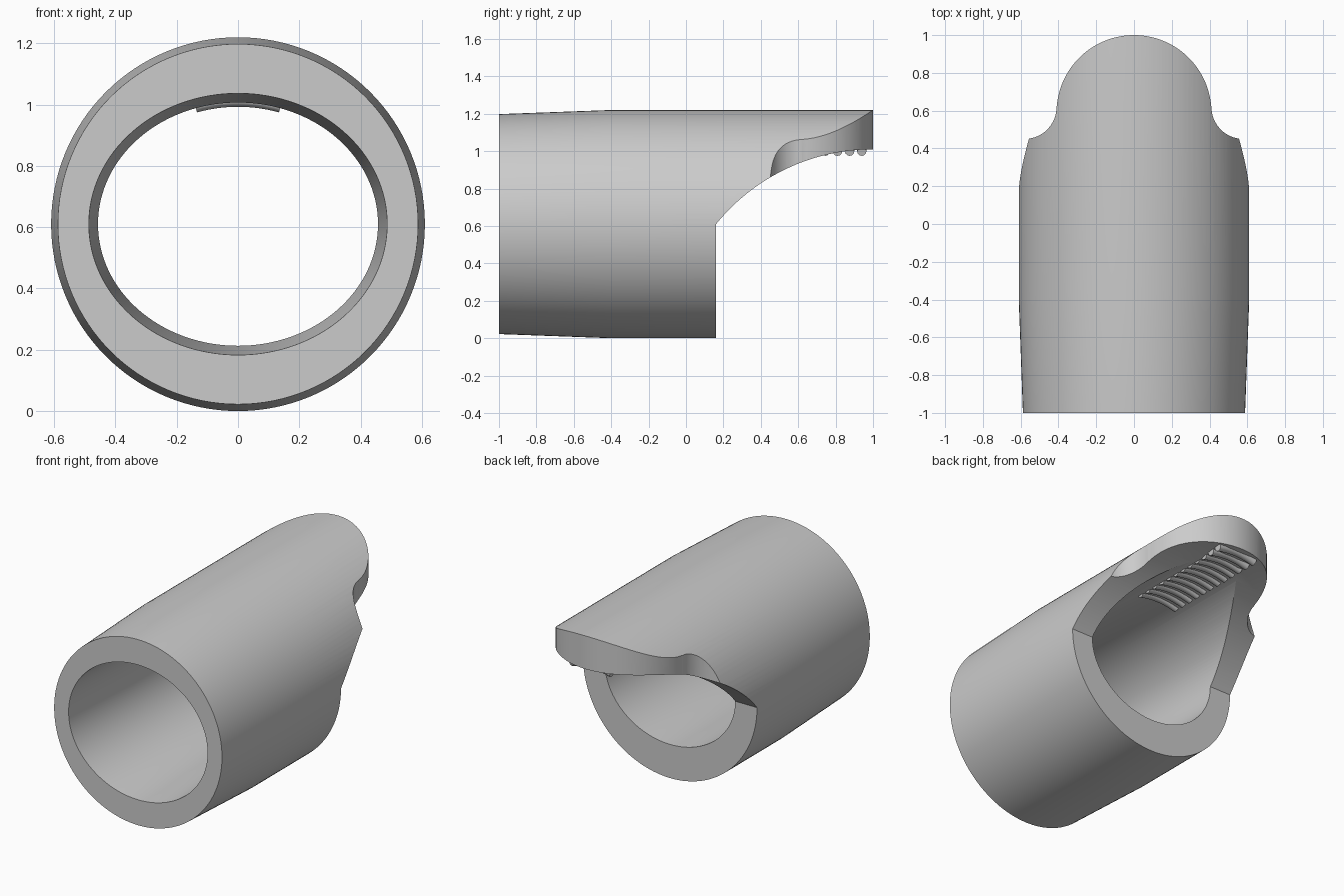
import bpy, bmesh
from math import sin, cos, pi, sqrt, radians
from mathutils import Vector

if "Cube" in bpy.data.objects:
    bpy.data.objects.remove(bpy.data.objects["Cube"])

CZ = 0.61            # height of the tube axis
BORE = (0.457, 0.397)
SEGMENTS = 128

grey = bpy.data.materials.new("light grey")
grey.use_nodes = True
grey.diffuse_color = (0.6, 0.6, 0.6, 1)
grey.node_tree.nodes["Principled BSDF"].inputs["Base Color"].default_value = (0.6, 0.6, 0.6, 1)


def add_object(name, bm):
    bmesh.ops.recalc_face_normals(bm, faces=bm.faces)
    mesh = bpy.data.meshes.new(name)
    bm.to_mesh(mesh)
    bm.free()
    obj = bpy.data.objects.new(name, mesh)
    mesh.materials.append(grey)
    bpy.context.collection.objects.link(obj)
    return obj


def activate(obj):
    bpy.ops.object.select_all(action='DESELECT')
    obj.select_set(True)
    bpy.context.view_layer.objects.active = obj


def prism(name, points, direction):
    """Extrude a flat outline along a direction."""
    bm = bmesh.new()
    face = bm.faces.new([bm.verts.new(p) for p in points])
    new = bmesh.ops.extrude_face_region(bm, geom=[face])["geom"]
    bmesh.ops.translate(bm, vec=direction, verts=[v for v in new if isinstance(v, bmesh.types.BMVert)])
    return add_object(name, bm)


def keep_inside(obj, cutter):
    cutter.hide_render = True
    mod = obj.modifiers.new("trim", 'BOOLEAN')
    mod.operation, mod.solver, mod.object = 'INTERSECT', 'EXACT', cutter
    activate(obj)
    bpy.ops.object.modifier_apply(modifier=mod.name)
    bpy.data.objects.remove(cutter)


def arc(cx, cy, r, start, end, n):
    return [(cx + r * cos(radians(start + (end - start) * i / n)),
             cy + r * sin(radians(start + (end - start) * i / n))) for i in range(n + 1)]


# Tube: round outside, oval bore, both tapering at the front
loops = [(-1, 0.487, 0.427), (-1, 0.588, 0.588), (-0.4, 0.61, 0.61),
         (1.1, 0.61, 0.61), (1.1, *BORE), (-0.4, *BORE)]
bm = bmesh.new()
rings = []
for y, rx, rz in loops:
    rings.append([bm.verts.new((rx * cos(2 * pi * i / SEGMENTS), y, CZ + rz * sin(2 * pi * i / SEGMENTS)))
                  for i in range(SEGMENTS)])
for k, ring in enumerate(rings):
    other = rings[(k + 1) % len(rings)]
    for i in range(SEGMENTS):
        j = (i + 1) % SEGMENTS
        bm.faces.new((ring[i], ring[j], other[j], other[i]))
tube = add_object("tube_body", bm)

# Side trim: square lower end, then a sweeping curve under the rear tab
sweep = [(y, sqrt(1.08 ** 2 - (1 - y) ** 2) - 0.07) for y in [0.16 + 0.84 * i / 40 for i in range(41)]]
side = [(-1.2, -0.2), (0.16, -0.2)] + sweep + [(1.2, 1.01), (1.2, 1.4), (-1.2, 1.4)]
keep_inside(tube, prism("side_trim", [(-1, y, z) for y, z in side], Vector((2, 0, 0))))

# Plan trim: rounded tab with hollow fillets at its shoulders
fillet = arc(0.58, 0.62, 0.17, 261, 180, 16)
half = [(0.8, -1.2), (0.8, 0.452)] + fillet + arc(0, 0.59, 0.41, 5, 90, 32)
plan = half + [(-x, y) for x, y in reversed(half[:-1])]
keep_inside(tube, prism("plan_trim", [(x, y, -0.3) for x, y in plan], Vector((0, 0, 2))))
activate(tube)
bpy.ops.object.shade_smooth_by_angle(angle=radians(25))

# Grip ridges: curved bars across the roof of the bore
curve = bpy.data.curves.new("grip_ridges", 'CURVE')
curve.dimensions = '3D'
curve.bevel_depth = 0.025
curve.bevel_resolution = 4
curve.use_fill_caps = True
curve.materials.append(grey)
STEPS = 16
for n in range(12):
    spline = curve.splines.new('POLY')
    spline.points.add(STEPS)
    for i, point in enumerate(spline.points):
        x = 0.14 * (2 * i / STEPS - 1)
        z = CZ + 0.011 + BORE[1] * sqrt(1 - (x / BORE[0]) ** 2)
        point.co = (x, 0.94 - 0.065 * n, z, 1)
ridges = bpy.data.objects.new("grip_ridges", curve)
bpy.context.collection.objects.link(ridges)
activate(ridges)
bpy.ops.object.convert(target='MESH')
bpy.ops.object.shade_smooth_by_angle(angle=radians(40))
